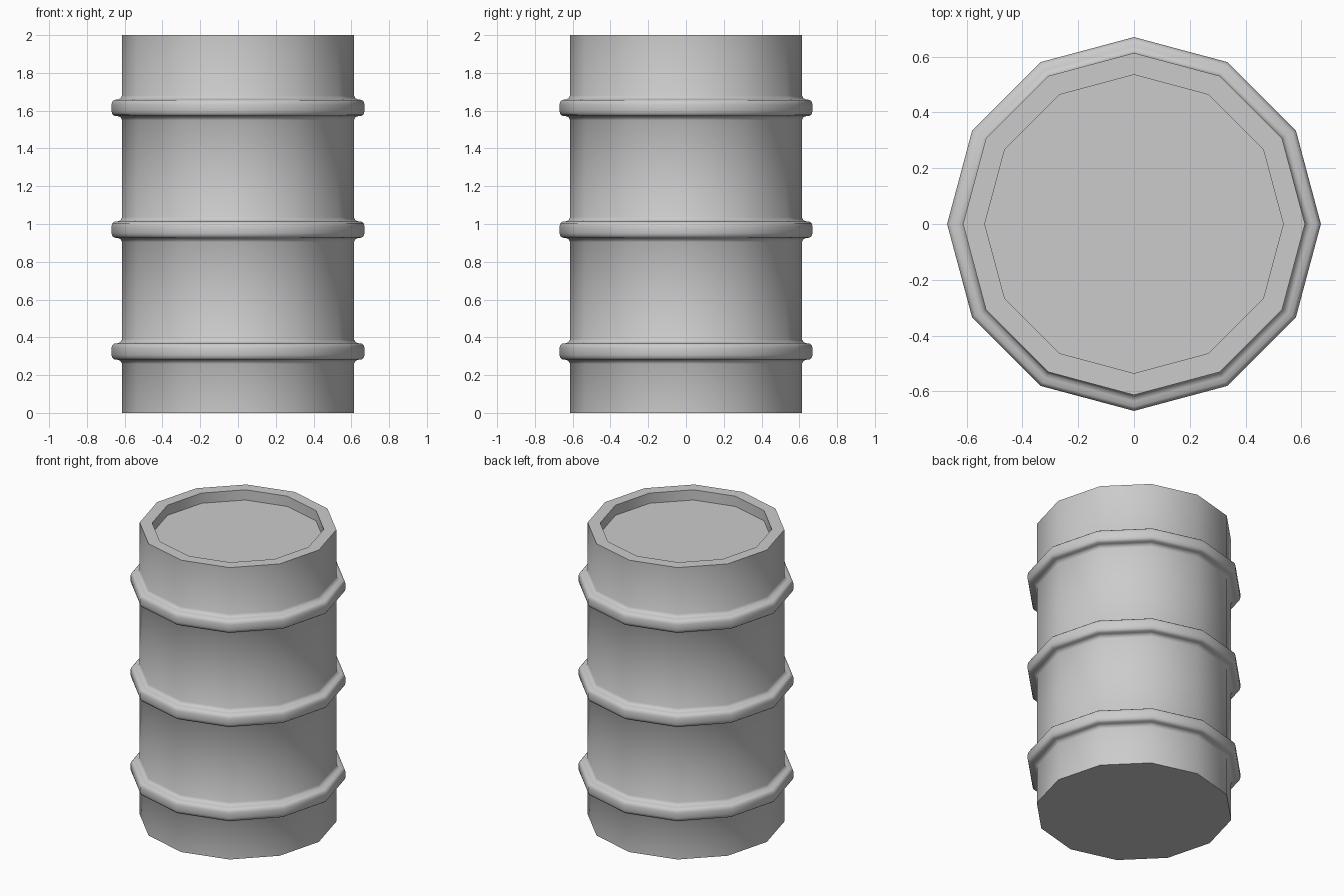
import bpy, bmesh, math

if "Cube" in bpy.data.objects:
    bpy.data.objects.remove(bpy.data.objects["Cube"])

SIDES = 12
R = 0.613          # body radius

# Half-profile, from the bottom edge up to the recessed lid
profile = [(R, 0.0)]
for c in (0.325, 0.97, 1.615):
    # rounded hoop with a small flare into the wall
    half = [(R, -0.066), (0.622, -0.05), (0.636, -0.044), (0.655, -0.042),
            (0.665, -0.034), (0.67, -0.018)]
    profile += [(r, c + d) for r, d in half]
    profile += [(r, c - d) for r, d in reversed(half)]
profile += [(R, 2.0), (0.535, 2.0), (0.535, 1.93)]

# Barrel: spin the profile, then cap the floor and the lid
bm = bmesh.new()
rings = []
for r, z in profile:
    rings.append([bm.verts.new((r * math.cos(a), r * math.sin(a), z))
                  for a in (i * math.tau / SIDES for i in range(SIDES))])
for lo, hi in zip(rings, rings[1:]):
    for i in range(SIDES):
        j = (i + 1) % SIDES
        bm.faces.new((lo[i], lo[j], hi[j], hi[i]))
bm.faces.new(rings[0][::-1])
bm.faces.new(rings[-1])
bmesh.ops.recalc_face_normals(bm, faces=bm.faces)

mesh = bpy.data.meshes.new("barrel")
bm.to_mesh(mesh)
bm.free()
barrel = bpy.data.objects.new("barrel", mesh)
bpy.context.collection.objects.link(barrel)

# Smooth wall and hoops, sharp rim and floor
bpy.context.view_layer.objects.active = barrel
barrel.select_set(True)
bpy.ops.object.shade_smooth_by_angle(angle=math.radians(50))
